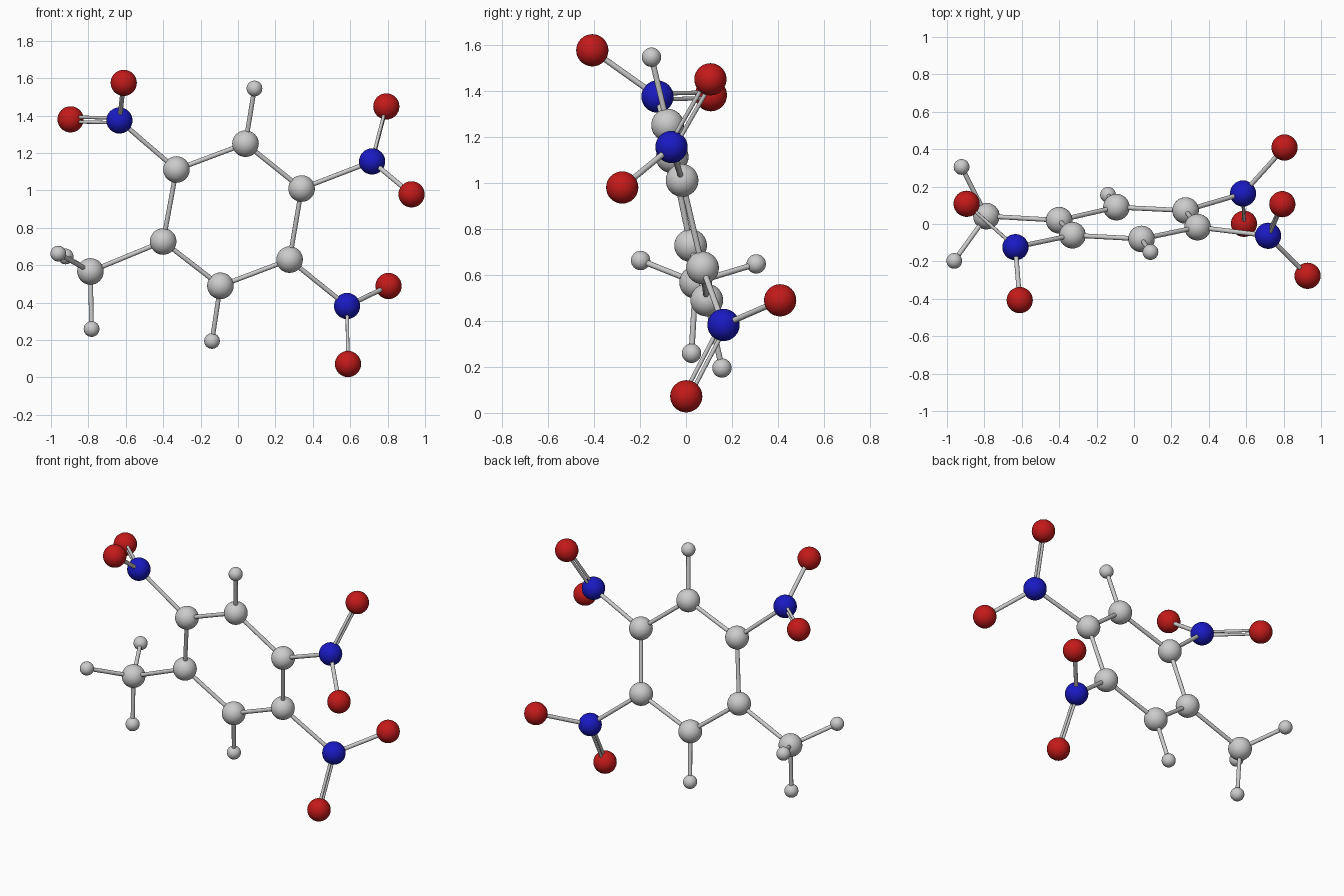
import bpy
from mathutils import Vector

if "Cube" in bpy.data.objects:
    bpy.data.objects.remove(bpy.data.objects["Cube"])

RADIUS = {"carbon": 0.071, "nitrogen": 0.07, "oxygen": 0.07, "hydrogen": 0.042}


def colour(name, rgb):
    m = bpy.data.materials.new(name)
    m.diffuse_color = (*rgb, 1)
    m.use_nodes = True
    m.node_tree.nodes["Principled BSDF"].inputs["Base Color"].default_value = m.diffuse_color
    return m


MATS = {"nitrogen": colour("blue", (0.01, 0.01, 0.55)),
        "oxygen": colour("red", (0.55, 0.01, 0.01))}

# Atom centres
ATOMS = {
    # ring, clockwise from the top
    "C1": (0.04, -0.08, 1.25), "C2": (0.34, -0.017, 1.01),
    "C3": (0.276, 0.072, 0.63), "C4": (-0.094, 0.09, 0.49),
    "C5": (-0.40, 0.02, 0.727), "C6": (-0.329, -0.06, 1.112),
    "H1": (0.088, -0.15, 1.545), "H4": (-0.139, 0.156, 0.195),
    # methyl group
    "C7": (-0.789, 0.042, 0.567), "H7": (-0.783, 0.024, 0.259),
    "H8": (-0.922, 0.305, 0.647), "H9": (-0.961, -0.197, 0.662),
    # three nitro groups
    "N1": (-0.634, -0.124, 1.374), "O1": (-0.611, -0.407, 1.575),
    "O2": (-0.895, 0.108, 1.38),
    "N2": (0.717, -0.063, 1.155), "O3": (0.793, 0.106, 1.449),
    "O4": (0.928, -0.277, 0.979),
    "N3": (0.583, 0.163, 0.382), "O5": (0.805, 0.409, 0.489),
    "O6": (0.588, 0.001, 0.072),
}
KIND = {"C": "carbon", "H": "hydrogen", "N": "nitrogen", "O": "oxygen"}
SINGLE = ("C1-C2 C2-C3 C3-C4 C4-C5 C5-C6 C6-C1 C1-H1 C4-H4 C5-C7 C7-H7 C7-H8 "
          "C7-H9 C6-N1 N1-O1 C2-N2 N2-O4 C3-N3 N3-O5").split()
DOUBLE = "N1-O2 N2-O3 N3-O6".split()


def atom(key):
    kind = KIND[key[0]]
    bpy.ops.mesh.primitive_uv_sphere_add(segments=32, ring_count=16,
                                         radius=RADIUS[kind], location=ATOMS[key])
    ob = bpy.context.object
    ob.name = f"{kind}_atom_{key[1]}"
    if kind in MATS:
        ob.data.materials.append(MATS[kind])
    bpy.ops.object.shade_smooth()


def rod(name, a, b, r):
    d = b - a
    bpy.ops.mesh.primitive_cylinder_add(vertices=16, radius=r, depth=d.length,
                                        location=(a + b) / 2)
    ob = bpy.context.object
    ob.name = name
    ob.rotation_mode = 'QUATERNION'
    ob.rotation_quaternion = d.to_track_quat('Z', 'Y')
    bpy.ops.object.shade_smooth_by_angle()


def ends(pair):
    return [Vector(ATOMS[k]) for k in pair.split("-")]


# Atoms
for key in ATOMS:
    atom(key)

# Single bonds
for pair in SINGLE:
    rod("single_bond", *ends(pair), 0.0125)

# Double bonds: two thin parallel rods
for pair in DOUBLE:
    a, b = ends(pair)
    off = (b - a).cross(Vector((1, 0, 0))).normalized() * 0.0125
    for s in (-1, 1):
        rod("double_bond", a + s * off, b + s * off, 0.009)
